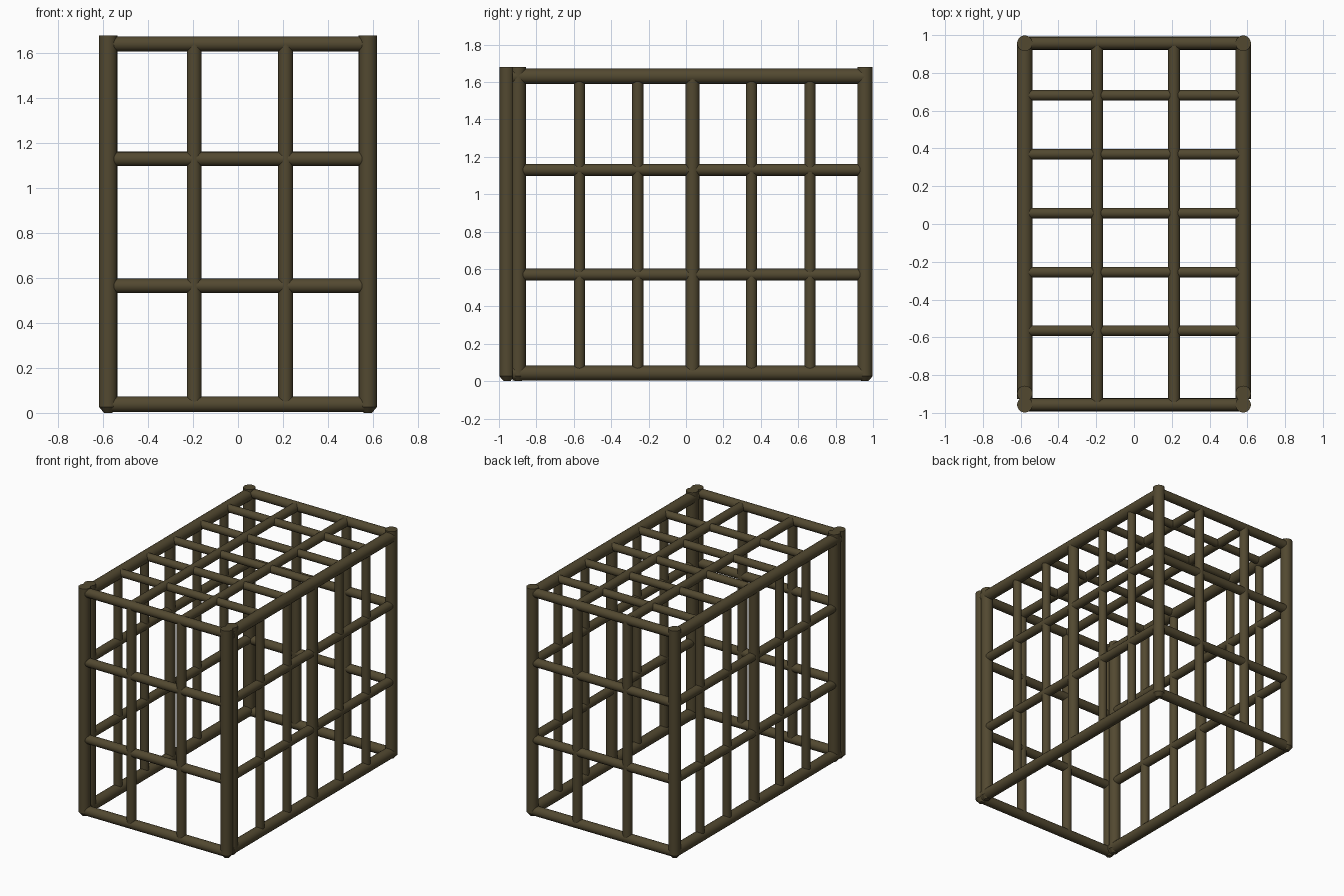
import bpy
from mathutils import Vector

if "Cube" in bpy.data.objects:
    bpy.data.objects.remove(bpy.data.objects["Cube"])

mat = bpy.data.materials.new("dark olive brown")
mat.diffuse_color = (0.085, 0.066, 0.030, 1)
mat.use_nodes = True
mat.node_tree.nodes["Principled BSDF"].inputs["Base Color"].default_value = mat.diffuse_color


def bar(name, a, b, r):
    """Round bar from point a to point b."""
    a, b = Vector(a), Vector(b)
    d = b - a
    bpy.ops.mesh.primitive_cylinder_add(vertices=20, radius=r, depth=d.length,
                                        location=(a + b) / 2)
    o = bpy.context.object
    o.rotation_euler = d.to_track_quat('Z', 'Y').to_euler()
    o.name = name
    o.data.materials.append(mat)
    bpy.ops.object.shade_smooth_by_angle()
    return o


X, YF, YI, YB = 0.578, -0.957, -0.897, 0.957
TOP = 1.68
R, T = 0.041, 0.032           # frame and thin bar radii
cols = (-0.195, 0.212)        # lengthwise / end-panel bar positions
rows = (-0.57, -0.258, 0.035, 0.35, 0.663)

# corner posts with tapered feet; the front pair is doubled
for s in (-1, 1):
    for name, y in (("front_post", YF), ("inner_front_post", YI), ("back_post", YB)):
        p = bar(name, (s * X, y, 0.005), (s * X, y, TOP), R)
        foot = bpy.data.meshes.new("foot")
        for v in p.data.vertices:
            if v.co.z < 0:
                v.co.z += 0.022
        bpy.data.meshes.remove(foot)
        bpy.ops.mesh.primitive_cone_add(vertices=20, radius1=0.018, radius2=R, depth=0.027,
                                        location=(s * X, y, 0.0135))
        f = bpy.context.object
        f.name = name + "_foot"
        f.data.materials.append(mat)
        bpy.ops.object.shade_smooth_by_angle()

# front and back panels
for side, y in (("front", YF), ("back", YB)):
    bar(side + "_top_rail", (-X, y, 1.642), (X, y, 1.642), T + 0.001)
    bar(side + "_bottom_rail", (-X, y, 0.038), (X, y, 0.038), T + 0.003)
    for z in (0.565, 1.13):
        bar(side + "_cross_bar", (-X, y, z), (X, y, z), T)
    for x in cols:
        bar(side + "_upright", (x, y, 0.038), (x, y, 1.642), T + 0.001)

# side panels
for s in (-1, 1):
    x = s * X
    bar("side_top_rail", (x, YI - 0.03, 1.63), (x, YB, 1.63), R)
    bar("side_bottom_rail", (x, YI - 0.03, 0.043), (x, YB, 0.043), R - 0.001)
    for z in (0.57, 1.13):
        bar("side_cross_bar", (x, YI, z), (x, YB, z), T)
    for i, y in enumerate(rows):
        bar("side_upright", (x, y, 0.043), (x, y, 1.63), 0.038 if i == 2 else 0.03)

# roof grid
for x in cols:
    bar("roof_long_bar", (x, YF, 1.64), (x, YB, 1.64), T)
for y in (-0.565, -0.255, 0.058, 0.37, 0.682):
    bar("roof_cross_bar", (-X - 0.02, y, 1.637), (X + 0.02, y, 1.637), 0.028)
